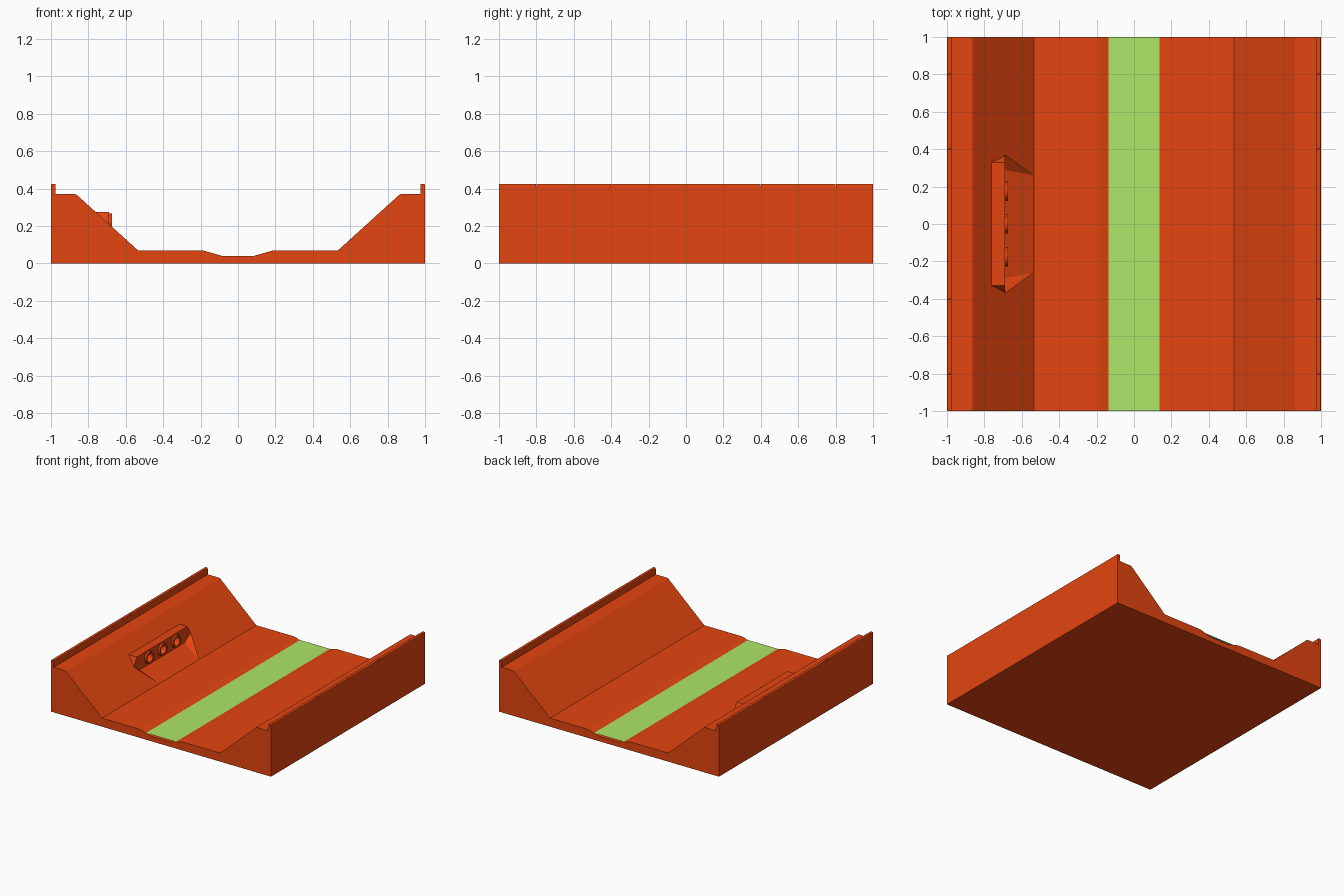
import bpy, bmesh, math
from mathutils import Matrix

cube = bpy.data.objects.get("Cube")
if cube:
    bpy.data.objects.remove(cube, do_unlink=True)


def material(name, rgb):
    m = bpy.data.materials.new(name)
    m.use_nodes = True
    m.diffuse_color = (*rgb, 1)
    m.node_tree.nodes["Principled BSDF"].inputs["Base Color"].default_value = (*rgb, 1)
    return m


RUST = material("rust_orange", (0.78, 0.06, 0.005))
GREEN = material("pale_green", (0.425, 0.82, 0.135))


def finish(name, bm, mat):
    bmesh.ops.recalc_face_normals(bm, faces=bm.faces)
    mesh = bpy.data.meshes.new(name)
    bm.to_mesh(mesh)
    bm.free()
    mesh.materials.append(mat)
    ob = bpy.data.objects.new(name, mesh)
    bpy.context.collection.objects.link(ob)
    return ob


def hull(name, half_points, mat):
    """Convex solid from points mirrored across y = 0."""
    bm = bmesh.new()
    for x, y, z in half_points:
        bm.verts.new((x, y, z))
        bm.verts.new((x, -y, z))
    bmesh.ops.convex_hull(bm, input=bm.verts)
    bmesh.ops.dissolve_limit(bm, angle_limit=0.01, verts=bm.verts, edges=bm.edges)
    return finish(name, bm, mat)


def cut(target, cutter):
    mod = target.modifiers.new("cut", 'BOOLEAN')
    mod.operation = 'DIFFERENCE'
    mod.solver = 'EXACT'
    mod.object = cutter
    bpy.context.view_layer.objects.active = target
    bpy.ops.object.modifier_apply(modifier=mod.name)


def cylinder(name, radius, x0, x1, y, z):
    bm = bmesh.new()
    place = Matrix.Translation(((x0 + x1) / 2, y, z)) @ Matrix.Rotation(math.pi / 2, 4, 'Y')
    bmesh.ops.create_cone(bm, cap_ends=True, segments=24, radius1=radius,
                          radius2=radius, depth=x1 - x0, matrix=place)
    return finish(name, bm, RUST)


# Canal bed with parapet walls: symmetric cross-section extruded along y
half = [(1, 0), (1, 0.412), (0.975, 0.412), (0.975, 0.37), (0.87, 0.37), (0.862, 0.3665),
        (0.535, 0.07), (0.19, 0.07), (0.085, 0.04)]
profile = half + [(-x, z) for x, z in reversed(half)]
bm = bmesh.new()
face = bm.faces.new([bm.verts.new((x, -1, z)) for x, z in profile])
ends = bmesh.ops.extrude_face_region(bm, geom=[face])["geom"]
bmesh.ops.translate(bm, vec=(0, 2, 0), verts=[v for v in ends if isinstance(v, bmesh.types.BMVert)])
canal = finish("canal_bed", bm, RUST)

# Water surface lying between the channel slopes
bm = bmesh.new()
bm.faces.new([bm.verts.new((x, y, 0.055)) for x, y in ((-0.136, -1), (0.136, -1), (0.136, 1), (-0.136, 1))])
finish("water_strip", bm, GREEN)

# Coping on each parapet: sections with chamfered long edges and fine seams
seams = [-1, -0.8, -0.4, 0, 0.4, 0.8, 1]
for side, label in ((1, "left"), (-1, "right")):
    bm = bmesh.new()
    for a, b in zip(seams, seams[1:]):
        place = (Matrix.Translation((side * 0.9875, (a + b) / 2, 0.4185))
                 @ Matrix.Diagonal((0.025, b - a - 0.002, 0.013, 1)))
        bmesh.ops.create_cube(bm, size=1, matrix=place)
    long_edges = [e for e in bm.edges if all(v.co.z > 0.42 for v in e.verts) and e.calc_length() > 0.1]
    bmesh.ops.bevel(bm, geom=long_edges, offset=0.006, segments=2, profile=0.5, affect='EDGES')
    finish(label + "_coping", bm, RUST)

# Drain outlet: flat-topped hood above the slope and a chute carved below it
hood = hull("outlet_hood", [(-0.765, 0.33, 0.275), (-0.69, 0.33, 0.275), (-0.69, 0.365, 0.209)], RUST)
chute = hull("chute_cutter", [(-0.69, 0.29, 0.155), (-0.69, 0.388, 0.223), (-0.534, 0.26, 0.071)], RUST)
cut(canal, chute)
bpy.data.objects.remove(chute, do_unlink=True)

# Three hollow drain pipes
for i, y in enumerate((-0.175, 0, 0.175)):
    pipe = cylinder("drain_pipe_%d" % (i + 1), 0.051, -0.75, -0.675, y, 0.215)
    bore = cylinder("bore_cutter", 0.036, -0.72, -0.6, y, 0.215)
    for part in (pipe, hood, canal):
        cut(part, bore)
    bpy.data.objects.remove(bore, do_unlink=True)
